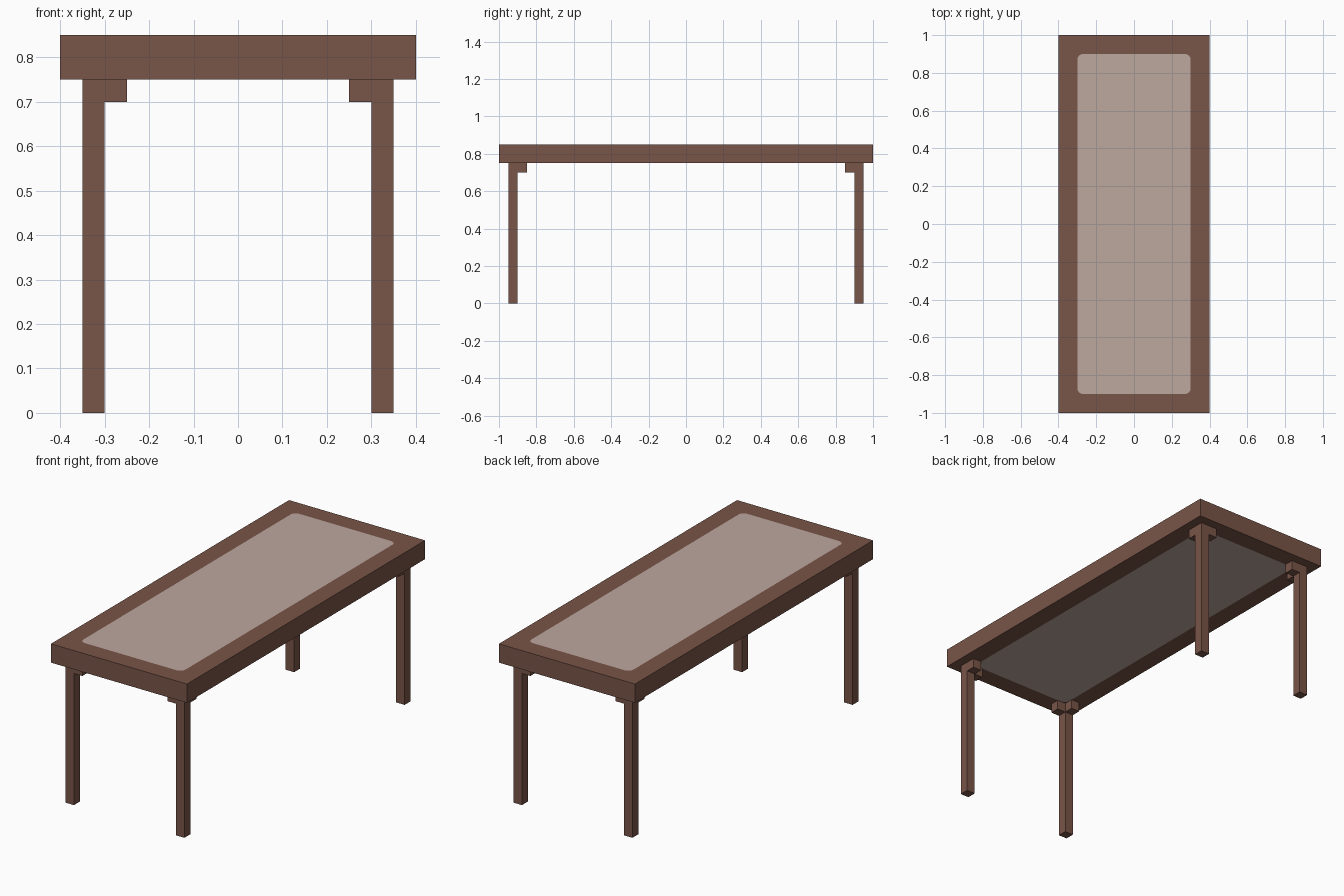
import bpy, bmesh, math

if "Cube" in bpy.data.objects:
    bpy.data.objects.remove(bpy.data.objects["Cube"])


def material(name, rgb):
    m = bpy.data.materials.new(name)
    m.diffuse_color = (*rgb, 1)
    m.use_nodes = True
    m.node_tree.nodes["Principled BSDF"].inputs["Base Color"].default_value = m.diffuse_color
    return m


WOOD = material("brown wood", (0.191, 0.091, 0.065))
PANEL = material("pale panel", (0.503, 0.392, 0.342))


def make_object(name, bm, mats):
    bmesh.ops.recalc_face_normals(bm, faces=bm.faces[:])
    me = bpy.data.meshes.new(name)
    bm.to_mesh(me)
    bm.free()
    for m in mats:
        me.materials.append(m)
    ob = bpy.data.objects.new(name, me)
    bpy.context.collection.objects.link(ob)
    return ob


def box(name, x, y, z):
    """Box from (min, max) ranges."""
    bm = bmesh.new()
    bmesh.ops.create_cube(bm, size=1)
    for v in bm.verts:
        for i, (a, b) in enumerate((x, y, z)):
            v.co[i] = a if v.co[i] < 0 else b
    return make_object(name, bm, [WOOD])


# Table top: slab with a flush, round-cornered panel on both faces
HX, HY, BORDER, R, SEG = 0.4, 1.0, 0.1, 0.03, 4
SIGNS = [(1, 1), (-1, 1), (-1, -1), (1, -1)]
bm = bmesh.new()
rims = []
for z in (0.75, 0.85):
    rim = [bm.verts.new((sx * HX, sy * HY, z)) for sx, sy in SIGNS]
    arcs = []
    for i, (sx, sy) in enumerate(SIGNS):
        cx, cy = sx * (HX - BORDER - R), sy * (HY - BORDER - R)
        angles = [math.pi / 2 * (i + k / SEG) for k in range(SEG + 1)]
        arcs.append([bm.verts.new((cx + R * math.cos(a), cy + R * math.sin(a), z))
                     for a in angles])
    for i in range(4):
        j = (i + 1) % 4
        for a, b in zip(arcs[i], arcs[i][1:]):
            bm.faces.new((rim[i], b, a))
        bm.faces.new((rim[i], rim[j], arcs[j][0], arcs[i][-1]))
    bm.faces.new([v for arc in arcs for v in arc]).material_index = 1
    rims.append(rim)
for i in range(4):
    j = (i + 1) % 4
    bm.faces.new((rims[0][i], rims[0][j], rims[1][j], rims[1][i]))
make_object("table_top", bm, [WOOD, PANEL])


# Legs, each with two small corner blocks on its inner sides
def span(sign, a, b):
    return tuple(sorted((sign * a, sign * b)))


for sx, sy in SIGNS:
    tag = ("back" if sy > 0 else "front") + ("_right" if sx > 0 else "_left")
    leg_x, leg_y = span(sx, 0.30, 0.35), span(sy, 0.90, 0.95)
    box(tag + "_leg", leg_x, leg_y, (0, 0.75))
    box(tag + "_end_block", span(sx, 0.25, 0.30), leg_y, (0.70, 0.75))
    box(tag + "_side_block", leg_x, span(sy, 0.85, 0.90), (0.70, 0.75))
